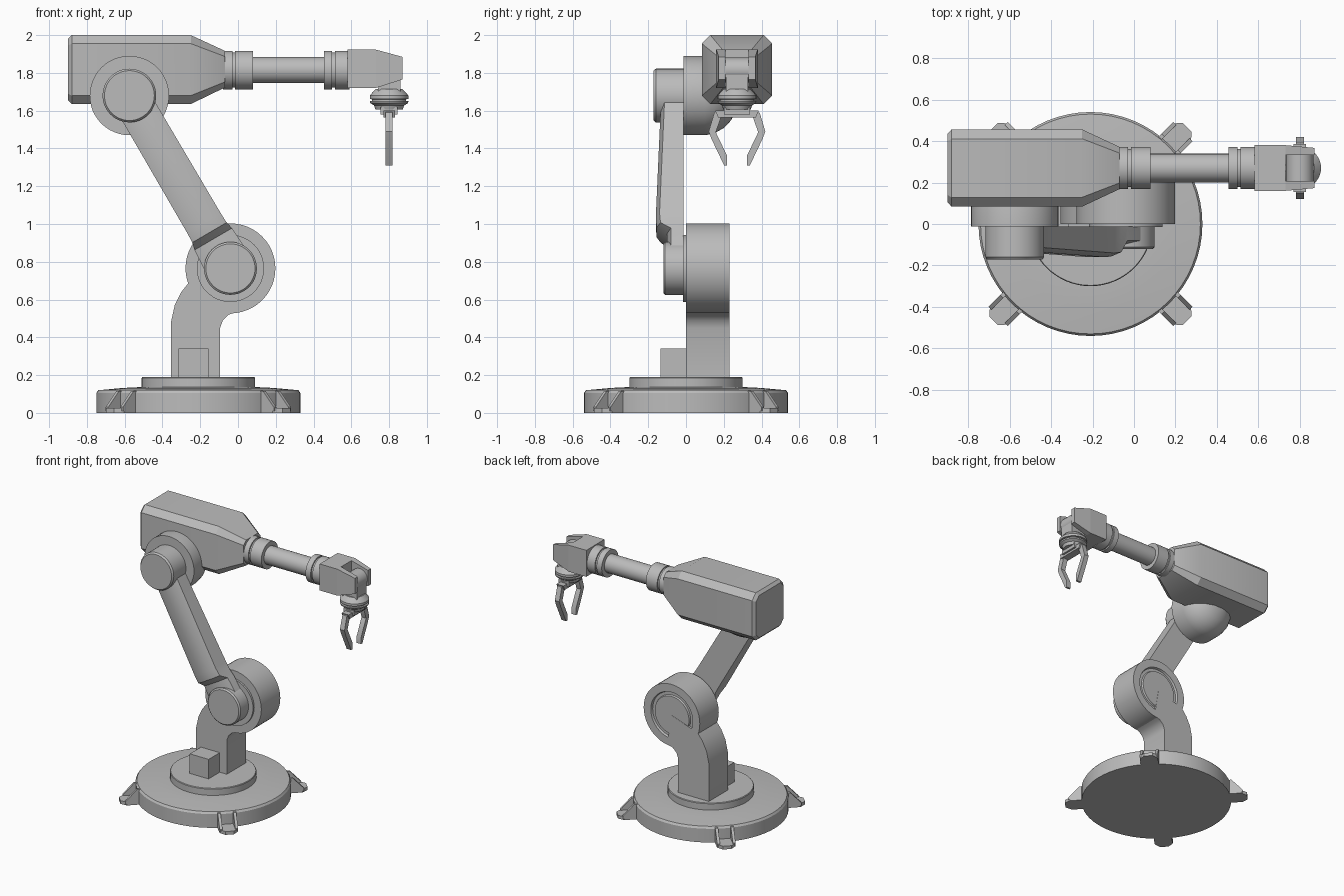
import bpy, bmesh
from math import sin, cos, pi, radians
from mathutils import Vector

cube = bpy.data.objects.get("Cube")
if cube:
    bpy.data.objects.remove(cube, do_unlink=True)

GREY = (0.5, 0.5, 0.5, 1)
mat = bpy.data.materials.new("machine_grey")
mat.use_nodes = True
mat.diffuse_color = GREY
mat.node_tree.nodes["Principled BSDF"].inputs["Base Color"].default_value = GREY


def loft(name, rings):
    """Skin a list of equal-length rings and cap both ends."""
    bm = bmesh.new()
    loops = [[bm.verts.new(p) for p in ring] for ring in rings]
    n = len(loops[0])
    for a, b in zip(loops, loops[1:]):
        for i in range(n):
            j = (i + 1) % n
            bm.faces.new((a[i], a[j], b[j], b[i]))
    bm.faces.new(loops[0])
    bm.faces.new(loops[-1])
    bmesh.ops.recalc_face_normals(bm, faces=bm.faces)
    mesh = bpy.data.meshes.new(name)
    bm.to_mesh(mesh)
    bm.free()
    mesh.materials.append(mat)
    ob = bpy.data.objects.new(name, mesh)
    bpy.context.collection.objects.link(ob)
    bpy.ops.object.select_all(action='DESELECT')
    ob.select_set(True)
    bpy.context.view_layer.objects.active = ob
    bpy.ops.object.shade_smooth_by_angle(angle=radians(30))
    return ob


def lathe(name, axis, centre, profile, seg=48):
    """Turn (position along axis, radius) pairs round an axis through centre."""
    u, v = [k for k in range(3) if k != axis]
    rings = []
    for a, r in profile:
        ring = []
        for i in range(seg):
            p = Vector(centre)
            p[axis] = a
            p[u] += r * cos(2 * pi * i / seg)
            p[v] += r * sin(2 * pi * i / seg)
            ring.append(p)
        rings.append(ring)
    return loft(name, rings)


def prism(name, outline, y0, y1):
    """Extrude an (x, z) outline along y."""
    return loft(name, [[(x, y, z) for x, z in outline] for y in (y0, y1)])


def box(name, x0, x1, y0, y1, z0, z1):
    return prism(name, [(x0, z0), (x1, z0), (x1, z1), (x0, z1)], y0, y1)


# Base and turntable
BX = -0.21
lathe("base", 2, (BX, 0, 0), [(0, .54), (.105, .54), (.12, .53), (.132, .4), (.137, .3)], 64)
lathe("turntable", 2, (BX, 0, 0), [(.12, .3), (.185, .3), (.19, .296)], 64)

# Four feet: a chamfered plate with two sloping ribs
for k in range(4):
    a = pi / 4 + k * pi / 2
    out, side = Vector((cos(a), sin(a), 0)), Vector((-sin(a), cos(a), 0))

    def at(r, s, z):
        return Vector((BX, 0, z)) + out * r + side * s

    plan = [(.5, -.065), (.62, -.065), (.66, -.03), (.66, .03), (.62, .065), (.5, .065)]
    loft("foot_plate", [[at(r, s, z) for r, s in plan] for z in (0, .025)])
    for s in (-1, 1):
        tri = [(.5, .01), (.63, .01), (.63, .03), (.55, .115), (.5, .115)]
        loft("foot_rib", [[at(r, s * w, z) for r, z in tri] for w in (.045, .065)])

# Lower column, shoulder hub and its motor
SX, SZ = -0.04, 0.765
prism("column", [(-.355, .18), (-.095, .18), (-.095, .45), (-.08, .49), (-.05, .52), (0, .535),
                 (SX, SZ), (-.26, .69), (-.3, .64), (-.335, .57), (-.355, .48)], 0, .23)
box("cable_box", -.315, -.155, -.135, .02, .18, .34)
lathe("shoulder_hub", 1, (SX, 0, SZ),
      [(-.015, .178), (0, .178), (0, .238), (.23, .238), (.23, .178), (.215, .172),
       (.215, .15), (.228, .145)])
lathe("shoulder_motor", 1, (SX, 0, SZ), [(-.01, .14), (-.11, .14), (-.12, .13)])

# Upper arm: stations of (distance from elbow, half width, front face y)
EX, EZ = -0.575, 1.68
elbow, shoulder = Vector((EX, 0, EZ)), Vector((SX, 0, SZ))
along = (shoulder - elbow).normalized()
across = Vector((-along.z, 0, along.x))
rings = []
for t, w, f in [(0, .1, -.13), (.78, .103, -.16), (.84, .105, -.155), (.88, .115, -.1), (1.04, .125, -.1)]:
    section = [(-w, -.012), (-w, f + .02), (-w * .5, f), (w * .5, f), (w, f + .02), (w, -.012)]
    rings.append([elbow + along * t + across * s + Vector((0, y, 0)) for s, y in section])
loft("upper_arm", rings)

# Elbow motor and domed elbow housing
lathe("elbow_motor", 1, (EX, 0, EZ), [(0, .142), (-.16, .142), (-.172, .132)])
lathe("elbow_housing", 1, (EX, 0, EZ),
      [(-.012, .21), (.1, .21), (.15, .2), (.2, .172), (.24, .13), (.27, .06)])

# Forearm body: chamfered box tapering toward the tube
CY, CZ = .27, 1.815


def octagon(x, hy, z0, z1, c):
    return [(x, CY + y, z) for y, z in
            [(-hy + c, z0), (hy - c, z0), (hy, z0 + c), (hy, z1 - c),
             (hy - c, z1), (-hy + c, z1), (-hy, z1 - c), (-hy, z0 + c)]]


loft("forearm_body", [octagon(-.9, .165, 1.655, 1.98, .035), octagon(-.88, .186, 1.635, 2, .045),
                      octagon(-.25, .186, 1.635, 2, .045), octagon(-.07, .102, 1.722, 1.917, .03)])

# Forearm tube with grooved collars
R = .102
for name, x0, g, x1 in [("rear_collar", -.08, -.03, .08), ("front_collar", .455, .498, .59)]:
    lathe(name, 0, (0, CY, CZ), [(x0, R), (g, R), (g, .092), (g + .015, .092), (g + .015, R), (x1, R)])
lathe("forearm_tube", 0, (0, CY, CZ), [(.07, .069), (.47, .069)])


# Wrist fork: solid block and two tapering prongs
def slab(x, ya, yb, z0, z1):
    return [(x, ya, z0), (x, yb, z0), (x, yb, z1), (x, ya, z1)]


loft("wrist_block", [slab(x, CY - .11, CY + .11, 1.72, 1.923) for x in (.58, .73)])
for s in (-1, 1):
    loft("wrist_prong", [slab(.73, CY + s * .062, CY + s * .11, 1.72, 1.923),
                         slab(.87, CY + s * .062, CY + s * .097, 1.765, 1.885)])

# Wrist knuckle and tool flange
GX = .8
lathe("wrist_knuckle", 1, (GX, 0, CZ), [(CY - .062, .066), (CY + .062, .066)], 32)
box("wrist_stem", GX - .06, GX + .06, CY - .058, CY + .058, 1.69, CZ)
lathe("tool_flange", 2, (GX, CY, 0),
      [(1.715, .07), (1.7, .085), (1.68, .102), (1.662, .102), (1.66, .09), (1.652, .09),
       (1.65, .102), (1.64, .1), (1.628, .08), (1.605, .072)], 40)

# Gripper: palm bar and two bent fingers
loft("gripper_palm", [[(x, CY + y, z) for y, z in [(-.115, 1.6), (.115, 1.6), (.1, 1.565), (-.1, 1.565)]]
                      for x in (GX - .03, GX + .03)])
box("gripper_mount", GX - .045, GX + .045, CY - .07, CY + .07, 1.58, 1.62)
finger = [(.09, 1.6), (.12, 1.59), (.15, 1.49), (.135, 1.45), (.068, 1.31),
          (.052, 1.31), (.052, 1.36), (.112, 1.485), (.085, 1.565)]
for s in (-1, 1):
    loft("gripper_finger", [[(x, CY + s * y, z) for y, z in finger] for x in (GX - .019, GX + .019)])
